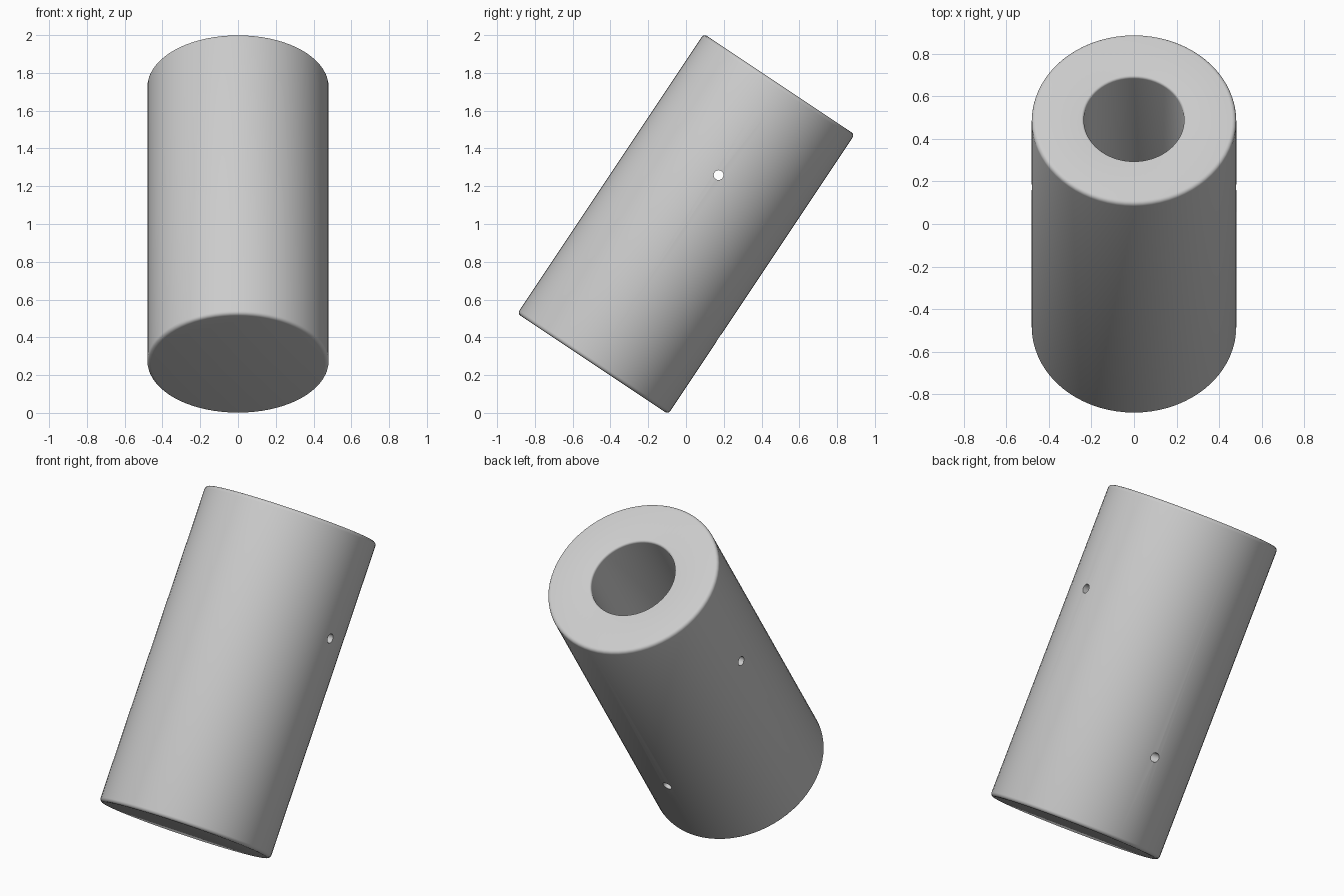
import bpy, bmesh, math
from mathutils import Matrix, Vector

cube = bpy.data.objects.get("Cube")
if cube:
    bpy.data.objects.remove(cube, do_unlink=True)

RADIUS, HALF, BORE = 0.48, 0.89, 0.235
FLOOR = -0.645
ROUND, LIP = 0.02, 0.012
HOLE = 0.026
SEGMENTS = 72
TILT = math.radians(-33.7)

grey = bpy.data.materials.new("light grey")
grey.use_nodes = True
grey.diffuse_color = (0.6, 0.6, 0.6, 1)
grey.node_tree.nodes["Principled BSDF"].inputs["Base Color"].default_value = (0.6, 0.6, 0.6, 1)


def link(name, bm):
    bmesh.ops.recalc_face_normals(bm, faces=bm.faces)
    mesh = bpy.data.meshes.new(name)
    bm.to_mesh(mesh)
    bm.free()
    mesh.materials.append(grey)
    obj = bpy.data.objects.new(name, mesh)
    bpy.context.collection.objects.link(obj)
    return obj


def fillet(r, z, size, start, steps=4):
    """Quarter-circle of profile points around (r, z)."""
    angles = [math.radians(start + 90 * i / steps) for i in range(steps + 1)]
    return [(r + size * math.cos(a), z + size * math.sin(a)) for a in angles]


# Cylinder with rounded rims and a blind bore, turned from one profile
profile = [(0, -HALF)]
profile += fillet(RADIUS - ROUND, -HALF + ROUND, ROUND, -90)
profile += fillet(RADIUS - ROUND, HALF - ROUND, ROUND, 0)
profile += fillet(BORE + LIP, HALF - LIP, LIP, 90)
profile += [(BORE, FLOOR), (0, FLOOR)]

bm = bmesh.new()
verts = [bm.verts.new((r, 0, z)) for r, z in profile]
edges = [bm.edges.new(pair) for pair in zip(verts, verts[1:])]
bmesh.ops.spin(bm, geom=verts + edges, cent=(0, 0, 0), axis=(0, 0, 1),
               angle=math.tau, steps=SEGMENTS, use_duplicate=False)
bmesh.ops.remove_doubles(bm, verts=bm.verts, dist=0.0005)
body = link("bored_cylinder", bm)


# Radial pin holes: one straight across, one through the back wall only
def drill(name, start, end):
    start, end = Vector(start), Vector(end)
    axis = end - start
    place = Matrix.Translation((start + end) / 2) @ axis.to_track_quat("Z", "Y").to_matrix().to_4x4()
    bm = bmesh.new()
    bmesh.ops.create_cone(bm, cap_ends=True, segments=24, radius1=HOLE, radius2=HOLE,
                          depth=axis.length, matrix=place)
    cutter = link(name, bm)
    cutter.hide_render = True
    cut = body.modifiers.new(name, "BOOLEAN")
    cut.operation = "DIFFERENCE"
    cut.solver = "EXACT"
    cut.object = cutter
    return cutter


cutters = [drill("cross_hole", (-0.6, 0, 0.311), (0.6, 0, 0.311)),
           drill("back_hole", (0, 0.1, -0.405), (0, 0.6, -0.405))]

bpy.ops.object.select_all(action="DESELECT")
body.select_set(True)
bpy.context.view_layer.objects.active = body
for name in [m.name for m in body.modifiers]:
    bpy.ops.object.modifier_apply(modifier=name)
for cutter in cutters:
    bpy.data.objects.remove(cutter, do_unlink=True)

# Lean the finished part backwards
body.data.transform(Matrix.Translation((0, 0, 1)) @ Matrix.Rotation(TILT, 4, "X"))
bpy.ops.object.shade_smooth_by_angle(angle=math.radians(35))
